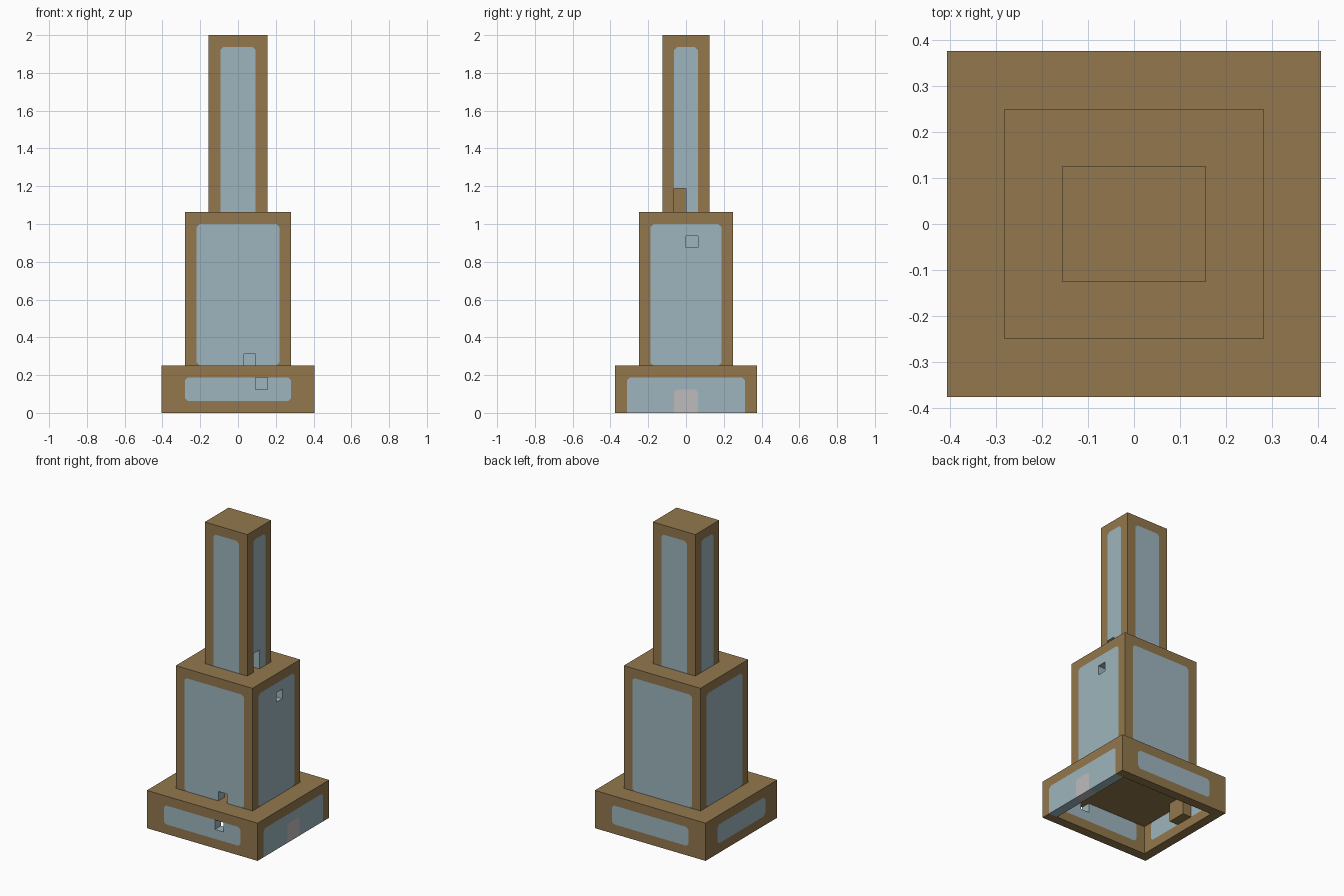
import bpy, bmesh
from mathutils import Vector

old = bpy.data.objects.get("Cube")
if old:
    bpy.data.objects.remove(old, do_unlink=True)

U = 1 / 16          # building block size, also wall thickness
CHAMFER = 0.016     # clipped panel corners


def material(name, rgb):
    m = bpy.data.materials.new(name)
    m.use_nodes = True
    m.diffuse_color = (*rgb, 1)
    m.node_tree.nodes["Principled BSDF"].inputs["Base Color"].default_value = (*rgb, 1)
    return m


MATS = [material("brown_frame", (0.288, 0.185, 0.074)),
        material("pale_blue_glass", (0.337, 0.462, 0.509)),
        material("light_grey_door", (0.52, 0.50, 0.505))]
FRAME, GLASS, DOOR = range(3)


def box(name, lo, hi):
    """Axis-aligned box between two corners."""
    lo, hi = Vector(lo), Vector(hi)
    bm = bmesh.new()
    bmesh.ops.create_cube(bm, size=1)
    for v in bm.verts:
        v.co = Vector([(lo[i] + hi[i]) / 2 + v.co[i] * (hi[i] - lo[i]) for i in range(3)])
    me = bpy.data.meshes.new(name)
    bm.to_mesh(me)
    bm.free()
    ob = bpy.data.objects.new(name, me)
    bpy.context.collection.objects.link(ob)
    return ob


def panel_material(p, half, panels):
    """Material of a point inside the walls; later panels win."""
    result = FRAME
    for axis, side, width, low, high, mat in panels:
        across = abs(p[1 - axis])
        in_wall = abs(p[axis]) > half[axis] - U and (side == 0 or p[axis] * side > 0)
        gap = width - across
        ends = min(high - p.z, p.z - low)
        if in_wall and gap > 0 and ends > 0 and gap + ends > CHAMFER:
            result = mat
    return result


def section(name, half, z0, z1, panels, holes):
    """Hollow storey with a roof, wall openings and flush coloured panels."""
    hx, hy = half
    ob = box(name, (-hx, -hy, z0), (hx, hy, z1))
    cutters = [box("cavity_cutter", (U - hx, U - hy, z0 - U), (hx - U, hy - U, z1 - U))]
    cutters += [box("opening_cutter", lo, hi) for lo, hi in holes]
    for c in cutters:
        c.hide_render = True
        mod = ob.modifiers.new("cut", "BOOLEAN")
        mod.operation, mod.solver, mod.object = "DIFFERENCE", "EXACT", c
    graph = bpy.context.evaluated_depsgraph_get()
    bm = bmesh.new()
    bm.from_object(ob, graph)
    ob.modifiers.clear()
    for c in cutters:
        bpy.data.objects.remove(c, do_unlink=True)
    bmesh.ops.triangulate(bm, faces=bm.faces[:])

    # Cut panel outlines into the walls
    def cut(co, no):
        bmesh.ops.bisect_plane(bm, geom=bm.verts[:] + bm.edges[:] + bm.faces[:],
                               dist=1e-5, plane_co=co, plane_no=no)

    for axis, side, width, low, high, mat in panels:
        for end, up in ((low, 1), (high, -1)):
            cut((0, 0, end), (0, 0, 1))
            for s in (-1, 1):
                co, no = Vector((0, 0, end + up * CHAMFER)), Vector((0, 0, -up))
                co[1 - axis], no[1 - axis] = s * width, s
                cut(co, no)
                flat = Vector()
                flat[1 - axis] = 1
                cut(co, flat)

    # Colour each face by the part of the wall just behind it
    bm.normal_update()
    for f in bm.faces:
        p = f.calc_center_median() - f.normal * 0.002
        f.material_index = panel_material(p, half, panels)
    for m in MATS:
        ob.data.materials.append(m)
    bm.to_mesh(ob.data)
    bm.free()
    return ob


X, Y = 0, 1
BELOW = -1          # panel runs past the bottom of the wall

# Wide base with a door on one side
bx, by, b1 = 6.5 * U, 6 * U, 4 * U
section("base", (bx, by), 0, b1,
        [(Y, 0, bx - 2 * U, U, b1 - U, GLASS),
         (X, -1, by - 2 * U, U, b1 - U, GLASS),
         (X, 1, by - U, BELOW, b1 - U, GLASS),
         (X, 1, U, BELOW, 2 * U, DOOR)],
        [((1.5 * U, -by - U, 2 * U), (2.5 * U, -by + 1.5 * U, 3 * U))])

# Middle block
mx, my, m1 = 4.5 * U, 4 * U, 17 * U
section("middle_block", (mx, my), b1, m1,
        [(Y, 0, mx - U, b1, m1 - U, GLASS),
         (X, 0, my - U, b1, m1 - U, GLASS)],
        [((0.5 * U, -my - U, b1 - U), (1.5 * U, -my + 1.5 * U, b1 + U)),
         ((mx - 1.5 * U, 0, 14 * U), (mx + U, U, 15 * U))])

# Slim tower
tx, ty, t1 = 2.5 * U, 2 * U, 32 * U
section("tower", (tx, ty), m1, t1,
        [(Y, 0, tx - U, BELOW, t1 - U, GLASS),
         (X, 0, ty - U, BELOW, t1 - U, GLASS)],
        [((tx - 1.5 * U, -U, m1 - U), (tx + U, 0, m1 + 2 * U))])

# Loose blocks inside the base and the tower
for name, lo, hi in (
        ("base_inner_block", (U - bx, 0, U), (2 * U - bx, 2 * U, b1 - U)),
        ("tower_inner_block", (U - tx, -U, m1), (2 * U - tx, 0, m1 + 2 * U))):
    box(name, lo, hi).data.materials.append(MATS[FRAME])
